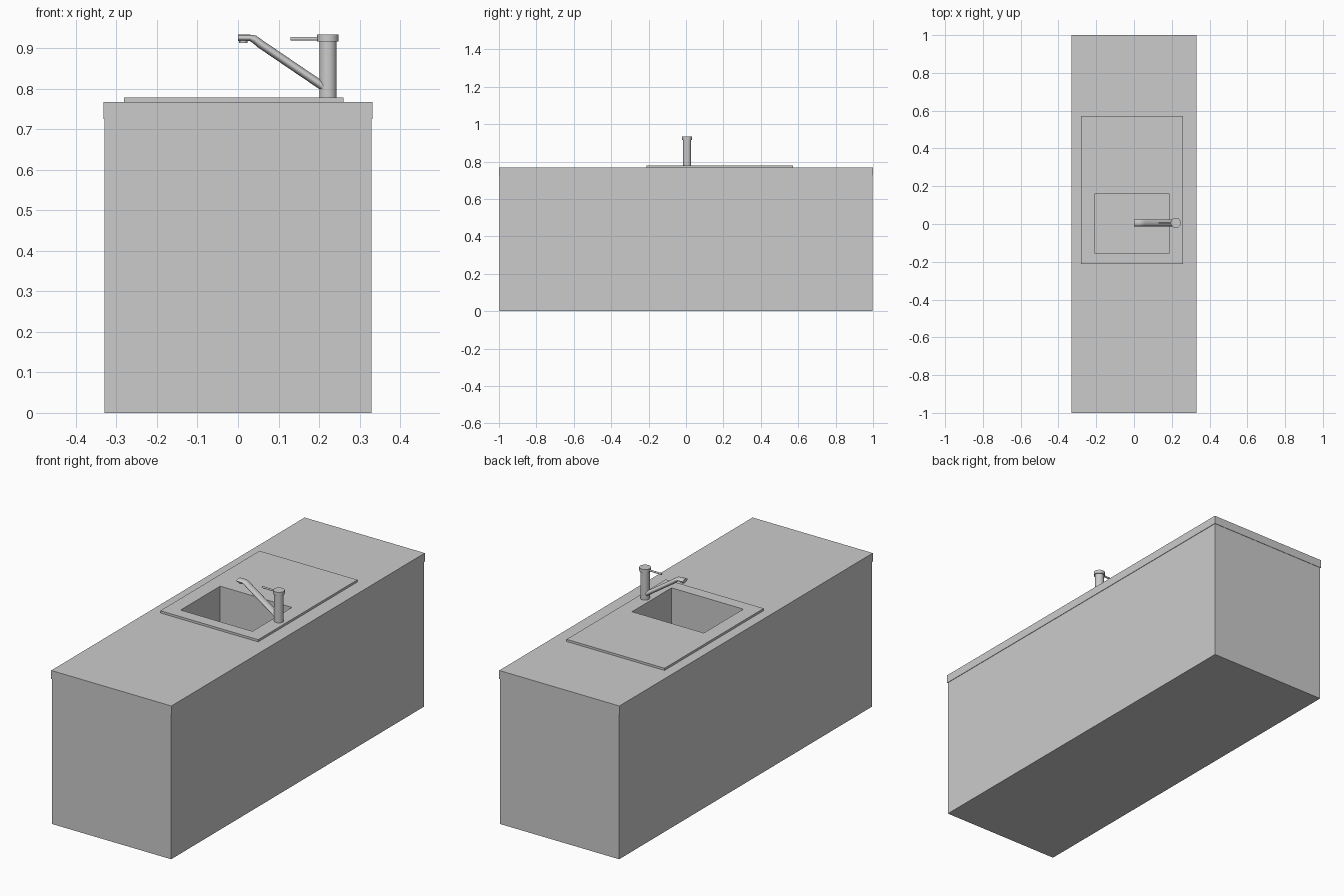
import bpy, bmesh, math
from mathutils import Vector

if "Cube" in bpy.data.objects:
    bpy.data.objects.remove(bpy.data.objects["Cube"])

def box(name, x0, x1, y0, y1, z0, z1):
    bpy.ops.mesh.primitive_cube_add(size=1, location=((x0+x1)/2, (y0+y1)/2, (z0+z1)/2))
    ob = bpy.context.object
    ob.name = name
    ob.scale = (x1-x0, y1-y0, z1-z0)
    bpy.ops.object.transform_apply(location=False, rotation=False, scale=True)
    return ob

def smooth(ob):
    bpy.ops.object.select_all(action='DESELECT')
    ob.select_set(True)
    bpy.context.view_layer.objects.active = ob
    bpy.ops.object.shade_smooth_by_angle(angle=math.radians(35))

def rod(name, a, b, r, sides=32):
    a, b = Vector(a), Vector(b)
    d = b - a
    bpy.ops.mesh.primitive_cylinder_add(vertices=sides, radius=r, depth=d.length,
        location=(a+b)/2, rotation=d.to_track_quat('Z', 'Y').to_euler())
    ob = bpy.context.object
    ob.name = name
    smooth(ob)
    return ob

# Cabinet, worktop with a slight overhang, and raised sink plate
cabinet = box("cabinet", -0.3295, 0.3295, -0.998, 0.998, 0, 0.725)
worktop = box("worktop", -0.332, 0.332, -1, 1, 0.725, 0.767)
plate = box("sink_plate", -0.281, 0.26, -0.212, 0.571, 0.767, 0.778)

# Basin recess cut through all three layers
cutter = box("basin_cutter", -0.21, 0.187, -0.153, 0.159, 0.575, 0.85)
cutter.hide_render = True
for ob in (cabinet, worktop, plate):
    mod = ob.modifiers.new("basin", 'BOOLEAN')
    mod.operation = 'DIFFERENCE'
    mod.solver = 'EXACT'
    mod.object = cutter
    bpy.context.view_layer.objects.active = ob
    bpy.ops.object.modifier_apply(modifier=mod.name)
bpy.data.objects.remove(cutter)

# Tap column, cap and lever
CX, CY = 0.222, 0.006
rod("tap_column", (CX, CY, 0.772), (CX, CY, 0.917), 0.0215)
rod("tap_cap", (CX, CY, 0.916), (CX, CY, 0.933), 0.0265)
rod("tap_lever", (0.13, CY, 0.923), (CX, CY, 0.923), 0.0045, 16)

# Spout: oval section swept along a bent path (x, z, tilt, half width, half height)
path = [(0.0, 0.925, 0, 0.018, 0.008), (0.03, 0.925, 0, 0.018, 0.008),
        (0.042, 0.9205, 0.3, 0.018, 0.0105), (0.054, 0.911, 0.6, 0.018, 0.0105),
        (CX, 0.797, 0.6, 0.018, 0.0105)]
N = 24
bm = bmesh.new()
rings = []
for x, z, tilt, w, h in path:
    ring = []
    for i in range(N):
        a = math.tau * i / N
        up = h * math.sin(a)
        ring.append(bm.verts.new((x + up*math.sin(tilt), CY + w*math.cos(a), z + up*math.cos(tilt))))
    rings.append(ring)
for r0, r1 in zip(rings, rings[1:]):
    for i in range(N):
        j = (i + 1) % N
        bm.faces.new((r0[i], r0[j], r1[j], r1[i]))
bm.faces.new(rings[0])
bm.faces.new(rings[-1])
bmesh.ops.recalc_face_normals(bm, faces=bm.faces)
me = bpy.data.meshes.new("tap_spout")
bm.to_mesh(me)
bm.free()
spout = bpy.data.objects.new("tap_spout", me)
bpy.context.collection.objects.link(spout)
smooth(spout)

# Water outlet under the spout tip
rod("tap_outlet", (0.013, CY, 0.912), (0.013, CY, 0.922), 0.011, 24)
